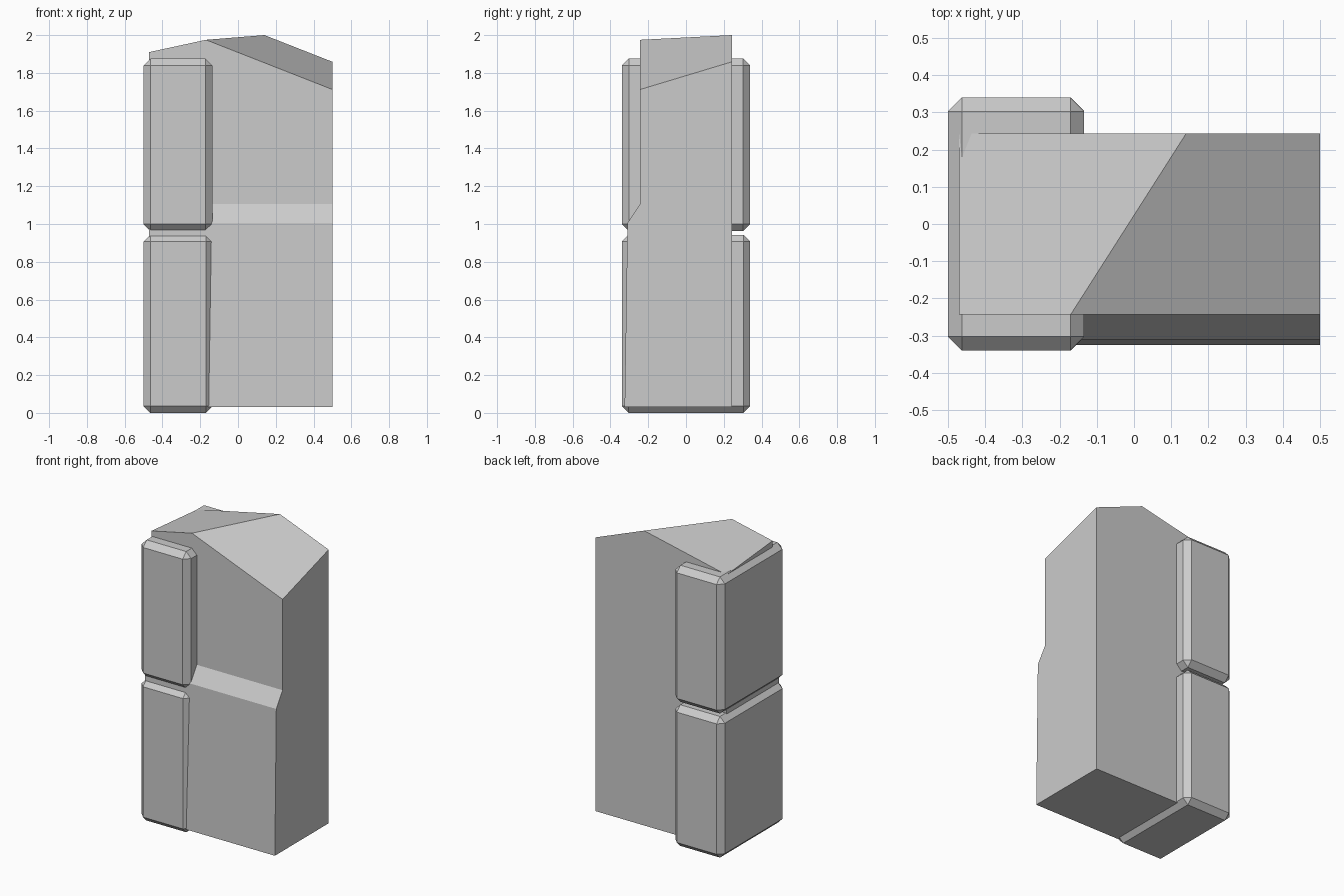
import bpy, bmesh
from mathutils import Vector

cube = bpy.data.objects.get("Cube")
if cube:
    bpy.data.objects.remove(cube, do_unlink=True)

# Single grey material
grey = bpy.data.materials.new("plain_grey")
grey.use_nodes = True
colour = (0.6, 0.6, 0.6, 1)
grey.diffuse_color = colour
grey.node_tree.nodes["Principled BSDF"].inputs["Base Color"].default_value = colour


def add_object(name, bm):
    bmesh.ops.recalc_face_normals(bm, faces=bm.faces)
    mesh = bpy.data.meshes.new(name)
    bm.to_mesh(mesh)
    bm.free()
    mesh.materials.append(grey)
    obj = bpy.data.objects.new(name, mesh)
    bpy.context.collection.objects.link(obj)
    return obj


def cut_above(bm, a, b, c):
    """Slice off everything above the plane through three points and cap it."""
    a, b, c = Vector(a), Vector(b), Vector(c)
    normal = (b - a).cross(c - a).normalized()
    if normal.z < 0:
        normal.negate()
    bmesh.ops.bisect_plane(bm, geom=bm.verts[:] + bm.edges[:] + bm.faces[:],
                           plane_co=a, plane_no=normal, clear_outer=True)
    bmesh.ops.holes_fill(bm, edges=[e for e in bm.edges if e.is_boundary])


def chamfered_block(name, low, high, chamfer):
    low, high = Vector(low), Vector(high)
    bm = bmesh.new()
    bmesh.ops.create_cube(bm, size=1)
    bmesh.ops.scale(bm, vec=high - low, verts=bm.verts)
    bmesh.ops.translate(bm, vec=(low + high) / 2, verts=bm.verts)
    obj = add_object(name, bm)
    mod = obj.modifiers.new("chamfer", 'BEVEL')
    mod.width = chamfer
    mod.segments = 1
    return obj


# Main tower: stepped side profile (y, z) swept across x
profile = [(-0.325, 0.03), (0.243, 0.03), (0.243, 2.3),
           (-0.243, 2.3), (-0.243, 1.105), (-0.31, 1.005)]
bm = bmesh.new()
face = bm.faces.new([bm.verts.new((-0.47, y, z)) for y, z in profile])
swept = bmesh.ops.extrude_face_region(bm, geom=[face])["geom"]
bmesh.ops.translate(bm, vec=(0.97, 0, 0),
                    verts=[v for v in swept if isinstance(v, bmesh.types.BMVert)])

# Two sloping roof planes meeting on a diagonal ridge
ridge_front, ridge_back = (-0.17, -0.243, 1.975), (0.14, 0.243, 2.0)
cut_above(bm, ridge_front, ridge_back, (-0.47, -0.243, 1.91))
cut_above(bm, ridge_front, ridge_back, (0.5, -0.243, 1.712))
add_object("main_tower", bm)

# Stacked chamfered side blocks
chamfered_block("lower_side_block", (-0.5, -0.34, 0), (-0.134, 0.34, 0.943), 0.036)
chamfered_block("upper_side_block", (-0.5, -0.34, 0.962), (-0.134, 0.34, 1.875), 0.037)
